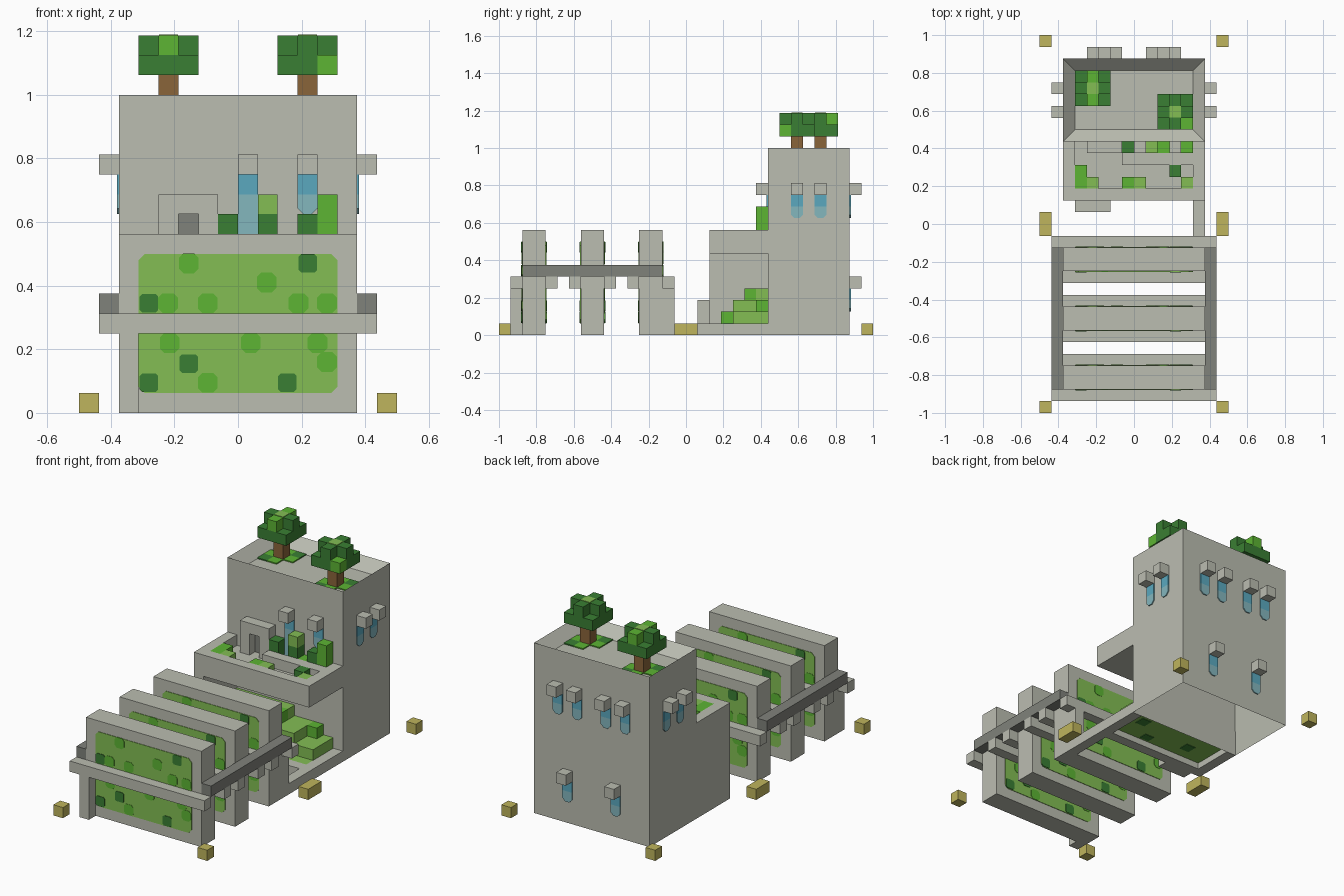
import bpy, bmesh, math
from mathutils import Matrix, Vector

cube = bpy.data.objects.get("Cube")
if cube:
    bpy.data.objects.remove(cube, do_unlink=True)

U = 1 / 16  # one block


def material(name, hexa):
    rgb = [int(hexa[i:i + 2], 16) / 255 for i in (0, 2, 4)]
    lin = [c / 12.92 if c < 0.04045 else ((c + 0.055) / 1.055) ** 2.4 for c in rgb] + [1]
    m = bpy.data.materials.new(name)
    m.use_nodes = True
    m.diffuse_color = lin
    bsdf = next(n for n in m.node_tree.nodes if n.type == 'BSDF_PRINCIPLED')
    bsdf.inputs["Base Color"].default_value = lin
    return m


STONE = material("pale_stone", "BBBDB1")
SLATE = material("dark_stone", "80827B")
LIGHT = material("light_green", "83BE54")
MID = material("leaf_green", "5DB533")
DARK = material("dark_green", "3A7F33")
BARK = material("bark_brown", "8A653A")
GOLD = material("gold", "BFB55D")
BLUE = material("water_blue", "5BA9BF")
PALE = material("water_pale_blue", "84B7BE")


def finish(name, bm, mat):
    bmesh.ops.recalc_face_normals(bm, faces=bm.faces)
    me = bpy.data.meshes.new(name)
    bm.to_mesh(me)
    bm.free()
    me.materials.append(mat)
    ob = bpy.data.objects.new(name, me)
    bpy.context.collection.objects.link(ob)
    return ob


def add_box(bm, x0, x1, y0, y1, z0, z1):
    m = Matrix.Translation(Vector((x0 + x1, y0 + y1, z0 + z1)) * U / 2)
    m = m @ Matrix.Diagonal((U * (x1 - x0), U * (y1 - y0), U * (z1 - z0), 1))
    bmesh.ops.create_cube(bm, size=1, matrix=m)


def boxes(name, mat, *dims):
    """Boxes given in block units as x0, x1, y0, y1, z0, z1."""
    bm = bmesh.new()
    for d in dims:
        add_box(bm, *d)
    return finish(name, bm, mat)


def plates(name, mat, outlines, thick, loc, angle=0):
    """Thin upright plates; angle 0 faces the front."""
    bm = bmesh.new()
    for pts in outlines:
        a = [bm.verts.new((u, 0, z)) for u, z in pts]
        b = [bm.verts.new((u, -thick, z)) for u, z in pts]
        bm.faces.new(a)
        bm.faces.new(b)
        for i in range(len(a)):
            j = (i + 1) % len(a)
            bm.faces.new((a[i], a[j], b[j], b[i]))
    m = Matrix.Translation(Vector(loc)) @ Matrix.Rotation(math.radians(angle), 4, 'Z')
    bmesh.ops.transform(bm, matrix=m, verts=bm.verts)
    return finish(name, bm, mat)


def chamfered(u, z, w, h, c):
    """Eight-sided outline centred on u, z with half sizes w, h."""
    return [(u - w + c, z - h), (u + w - c, z - h), (u + w, z - h + c), (u + w, z + h - c),
            (u + w - c, z + h), (u - w + c, z + h), (u - w, z + h - c), (u - w, z - h + c)]


# Tower: sunken roof, open hollow underside
bm = bmesh.new()
add_box(bm, -6, 6, 7, 14, 0, 16)
bm.normal_update()
for top, depth in ((True, -1), (False, 14)):
    f = next(f for f in bm.faces if (f.normal.z > .9 if top else f.normal.z < -.9))
    bmesh.ops.inset_region(bm, faces=[f], thickness=U, use_even_offset=True)
    bmesh.ops.translate(bm, verts=f.verts, vec=(0, 0, depth * U))
finish("tower", bm, STONE)

# Terrace with parapet, side wall and ground frame
boxes("terrace", STONE, (-6, 6, 2, 7, 7, 8), (-6, 6, 2, 3, 8, 9),
      (-6, -5, 3, 7, 8, 9), (5, 6, 3, 7, 8, 9))
boxes("terrace_ledge", STONE, (-1, 5, 5, 6, 8, 9))
boxes("side_wall", STONE, (-6, -5, 2, 7, 0, 7))
boxes("ground_frame", STONE, (5, 6, -1, 7, 0, 1), (-5, 5, 2, 3, 0, 1))
boxes("entry_step", STONE, (-5, -2, 1, 2, 0, 3))
boxes("arch", STONE, (-4, -3, 6, 7, 8, 11), (-2, -1, 6, 7, 8, 11), (-3, -2, 6, 7, 10, 11))
boxes("arch_door", SLATE, (-3, -2, 6.8, 7, 8, 10))

# Terrace planting
boxes("terrace_dark_plants", DARK, (-1, 0, 6, 7, 8, 10), (1, 2, 6, 7, 8, 10),
      (3, 4, 6, 7, 8, 10), (3, 4, 4, 5, 8, 9))
boxes("terrace_green_plants", MID, (4, 5, 6, 7, 8, 11), (2, 3, 6, 7, 8, 9),
      (-5, -4, 3, 5, 8, 9), (-1, 0, 3, 4, 8, 9))
boxes("terrace_light_plants", LIGHT, (1, 2, 6, 7, 10, 11), (-4, -3, 3, 4, 8, 9),
      (0, 1, 3, 4, 8, 9), (4, 5, 3, 4, 8, 9))

# Garden beneath the terrace
boxes("garden_floor", LIGHT, (-5, 5, 3, 7, .6, 1))
boxes("garden_floor_patches", DARK, (1, 2, 3.2, 4, .55, 1.05), (-3, -2, 4, 5, .55, 1.05),
      (3, 4, 5, 6, .55, 1.05))
boxes("hedge_light", LIGHT, (-5, 5, 4, 7, 1, 2), (-5, 3, 4, 7, 2, 3), (-5, 1, 6, 7, 3, 4))
boxes("hedge_green", MID, (-5, 2, 3, 4, 1, 2), (-5, 1, 5, 6, 3, 4), (3, 4, 6, 7, 2, 3))

# Garden walls with green panels on both sides
mid_spots = [(-.155, .47), (.09, .41), (-.22, .345), (-.095, .345), (.19, .345), (.28, .345),
             (-.215, .22), (.04, .22), (.25, .22), (.28, .16), (-.095, .095)]
dark_spots = [(.22, .47), (-.28, .345), (-.155, .155), (-.28, .095), (.155, .095)]
for n, y in enumerate((-14, -9, -4), 1):
    boxes(f"garden_wall_{n}", STONE, (-6, 6, y, y + 2, 0, 9))
    boxes(f"cross_rails_{n}", STONE, (-7, 7, y - 1, y, 4, 5), (-7, 7, y + 2, y + 3, 4, 5))
    for side, yy, ang in (("front", y, 0), ("back", y + 2, 180)):
        loc = (0, yy * U, 0)
        plates(f"green_panel_{n}_{side}", LIGHT,
               [chamfered(0, .28125, .3125, .21875, .02)], .003, loc, ang)
        plates(f"green_spots_{n}_{side}", MID,
               [chamfered(u, z, .031, .031, .014) for u, z in mid_spots], .005, loc, ang)
        plates(f"dark_spots_{n}_{side}", DARK,
               [chamfered(u, z, .029, .029, .008) for u, z in dark_spots], .006, loc, ang)
boxes("side_rails", SLATE, (-7, -6, -14, -2, 5, 6), (6, 7, -14, -2, 5, 6))
boxes("front_leg", STONE, (-6, -5, -15, -14, 0, 4))
boxes("rear_leg", STONE, (5, 6, -2, -1, 0, 4))

# Marker blocks at the edges of the plot
boxes("marker_blocks", GOLD, *[(x, x + 1, y0, y1, 0, 1) for x in (-8, 7)
                               for y0, y1 in ((-16, -15), (-1, 1), (15, 16))])

# Water spouts: wall angle, position across the wall, spout base, stream bottom
FACES = {0: (0, 7), 90: (6, 0), 180: (0, 14), -90: (-6, 0)}
spouts = [(0, .5, 12, 8), (0, 3.5, 12, 10)]
spouts += [(90, y, 12, 10) for y in (9.5, 11.5)]
spouts += [(-90, -y, 12, 10) for y in (9.5, 11.5)]
spouts += [(180, x, 12, 10) for x in (-3.5, -1.5, 1.5, 3.5)]
spouts += [(180, x, 4, 2) for x in (-2.5, 2.5)]
for n, (ang, u, z, low) in enumerate(spouts, 1):
    fx, fy = FACES[ang]
    loc = (fx * U, fy * U, 0)
    a, b, top, mid, bot = (u - .5) * U, (u + .5) * U, z * U, (z - 1) * U, low * U
    plates(f"spout_{n}", STONE, [[(a, top), (b, top), (b, top + U), (a, top + U)]], U, loc, ang)
    plates(f"water_top_{n}", BLUE, [[(a, mid), (b, mid), (b, top), (a, top)]], .006, loc, ang)
    c = .018
    plates(f"water_end_{n}", PALE, [[(a, mid), (a, bot + c), (a + c, bot), (b - c, bot),
                                     (b, bot + c), (b, mid)]], .006, loc, ang)


# Roof trees: full lower leaf layer, cross-shaped upper layer
def tree(n, x, y, mids):
    boxes(f"tree_{n}_trunk", BARK, (x, x + 1, y, y + 1, 15, 17))
    leaves = [(i, j, 17) for i in (-1, 0, 1) for j in (-1, 0, 1)]
    leaves += [(i, j, 18) for i, j, _ in leaves if i * j == 0]
    for label, mat, pick in (("dark", DARK, False), ("bright", MID, True)):
        boxes(f"tree_{n}_{label}_leaves", mat,
              *[(x + i, x + i + 1, y + j, y + j + 1, z, z + 1)
                for i, j, z in leaves if ((i, j, z) in mids) == pick])
    boxes(f"tree_{n}_crown_top", LIGHT, (x + .02, x + .98, y + .02, y + .98, 18.5, 19.05))
    boxes(f"tree_{n}_grass", MID, (x - 1, x + 2, y, y + 1, 15, 15.1),
          (x, x + 1, y - 1, y, 15, 15.1), (x, x + 1, y + 1, y + 2, 15, 15.1))
    boxes(f"tree_{n}_moss", DARK, (x - 1, x, y - 1, y, 15, 15.1), (x + 1, x + 2, y + 1, y + 2, 15, 15.1))


tree(1, -4, 11, {(0, -1, 18), (0, 1, 18)})
tree(2, 3, 9, {(1, -1, 17), (0, 0, 18)})
